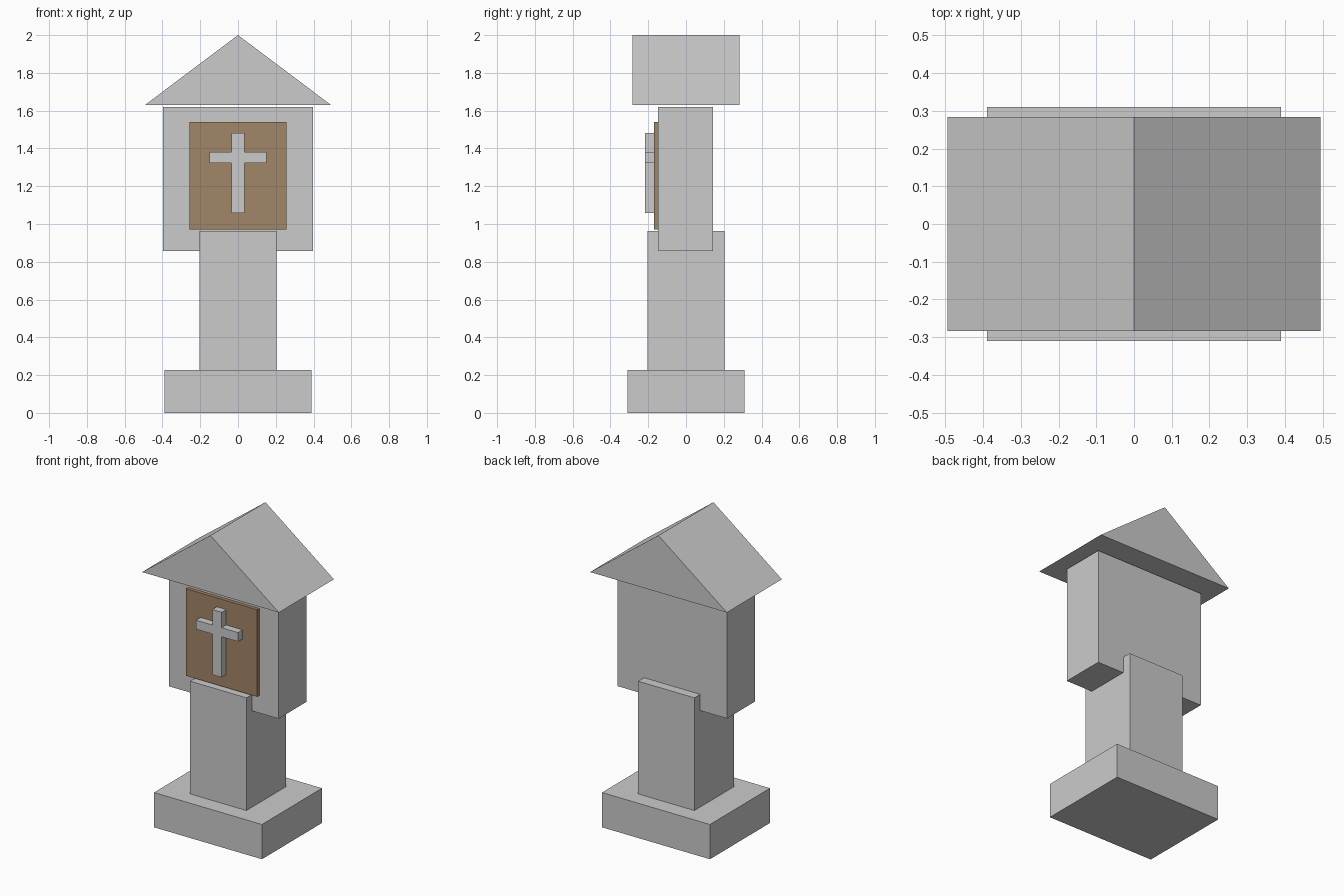
import bpy, bmesh

if "Cube" in bpy.data.objects:
    bpy.data.objects.remove(bpy.data.objects["Cube"])


def prism(name, profile, y0, y1, material=None):
    """Extrude an x-z outline from y0 (front) to y1 (back)."""
    bm = bmesh.new()
    face = bm.faces.new([bm.verts.new((x, y0, z)) for x, z in profile])
    new = bmesh.ops.extrude_face_region(bm, geom=[face])["geom"]
    verts = [v for v in new if isinstance(v, bmesh.types.BMVert)]
    bmesh.ops.translate(bm, verts=verts, vec=(0, y1 - y0, 0))
    bmesh.ops.recalc_face_normals(bm, faces=bm.faces)
    mesh = bpy.data.meshes.new(name)
    bm.to_mesh(mesh)
    bm.free()
    obj = bpy.data.objects.new(name, mesh)
    bpy.context.collection.objects.link(obj)
    if material:
        mesh.materials.append(material)
    return obj


def rect(half, z0, z1):
    return [(-half, z0), (half, z0), (half, z1), (-half, z1)]


wood = bpy.data.materials.new("brown_wood")
wood.diffuse_color = (0.36, 0.24, 0.14, 1)
wood.use_nodes = True
wood.node_tree.nodes["Principled BSDF"].inputs["Base Color"].default_value = wood.diffuse_color

# Stone base, pillar and shrine block
prism("base", rect(0.39, 0, 0.227), -0.31, 0.31)
prism("pillar", rect(0.203, 0.227, 0.963), -0.203, 0.203)
prism("shrine_block", rect(0.396, 0.857, 1.62), -0.147, 0.143)

# Gabled roof, floating just above the block
prism("roof", [(-0.494, 1.629), (0.494, 1.629), (0, 2.0)], -0.284, 0.284)

# Wooden panel on the front
prism("panel", rect(0.257, 0.972, 1.54), -0.17, -0.147, wood)

# Raised cross: right half of the outline, then mirrored
half = [(0.034, 1.057), (0.034, 1.322), (0.152, 1.322),
        (0.152, 1.381), (0.034, 1.381), (0.034, 1.482)]
prism("cross", half + [(-x, z) for x, z in reversed(half)], -0.217, -0.17)
